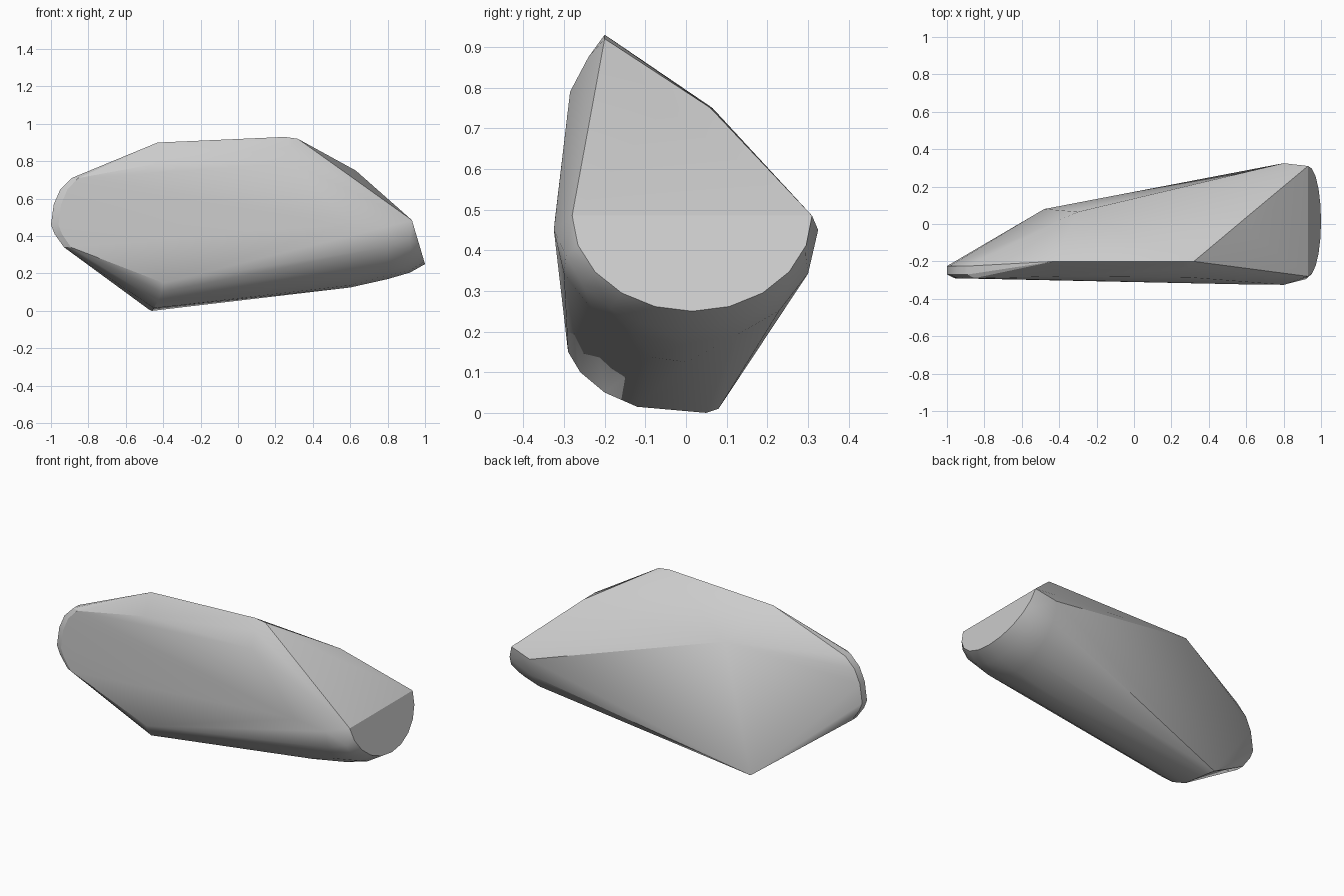
import bpy, bmesh, math

if "Cube" in bpy.data.objects:
    bpy.data.objects.remove(bpy.data.objects["Cube"])

points = []


def arc(x, width, z_top, depth, start=0, end=180, steps=8, cy=0.0, lean=0.0):
    """Lower half-ellipse across y at x; lean pushes lower points along +x."""
    for i in range(steps + 1):
        t = math.radians(start + (end - start) * i / steps)
        s = math.sin(t)
        points.append((x + lean * s, cy - width * math.cos(t), z_top - depth * s))


# Slanted right-hand end cap
arc(0.93, 0.295, 0.485, 0.235, steps=10, cy=0.015, lean=0.07)
# Rounded underside, getting shallower to the right
arc(0.92, 0.305, 0.45, 0.245, 15, 165)
arc(0.80, 0.325, 0.45, 0.28)
arc(0.60, 0.323, 0.47, 0.345, 0, 90, 6)

# Lower left keel, curving from front to back
points += [(-0.40, -0.29, 0.15), (-0.41, -0.26, 0.10), (-0.43, -0.20, 0.05),
           (-0.45, -0.12, 0.015), (-0.46, 0.05, 0.0), (-0.48, 0.08, 0.01)]

# Top ridge and its rounded front shoulder
points += [(-0.43, -0.20, 0.90), (0.25, -0.20, 0.93), (0.32, -0.20, 0.92),
           (-0.42, -0.28, 0.79), (0.28, -0.24, 0.875), (0.29, -0.285, 0.79)]

# Back edge of the sloping top, and its right-hand end
points += [(-0.30, 0.065, 0.75), (0.63, 0.06, 0.75), (0.63, -0.05, 0.75)]

# Thin rounded left tip
for x, z in [(-0.89, 0.71), (-0.95, 0.65), (-0.985, 0.57),
             (-1.0, 0.46), (-0.98, 0.41), (-0.93, 0.34)]:
    points += [(x, -0.27, z), (x, -0.225, z), (x * 0.96, -0.29, z)]
points += [(-0.96, -0.21, 0.48), (-0.93, -0.21, 0.56)]

# Wrap the profiles in one faceted stone
bm = bmesh.new()
for p in points:
    bm.verts.new(p)
bmesh.ops.remove_doubles(bm, verts=bm.verts, dist=0.005)
hull = bmesh.ops.convex_hull(bm, input=bm.verts)
unused = {g for g in hull["geom_interior"] + hull["geom_unused"]
          if isinstance(g, bmesh.types.BMVert)}
bmesh.ops.delete(bm, geom=list(unused), context='VERTS')
bmesh.ops.recalc_face_normals(bm, faces=bm.faces)

mesh = bpy.data.meshes.new("stone")
bm.to_mesh(mesh)
bm.free()
stone = bpy.data.objects.new("stone", mesh)
bpy.context.collection.objects.link(stone)
bpy.context.view_layer.objects.active = stone
stone.select_set(True)
bpy.ops.object.shade_smooth_by_angle(angle=math.radians(25))
